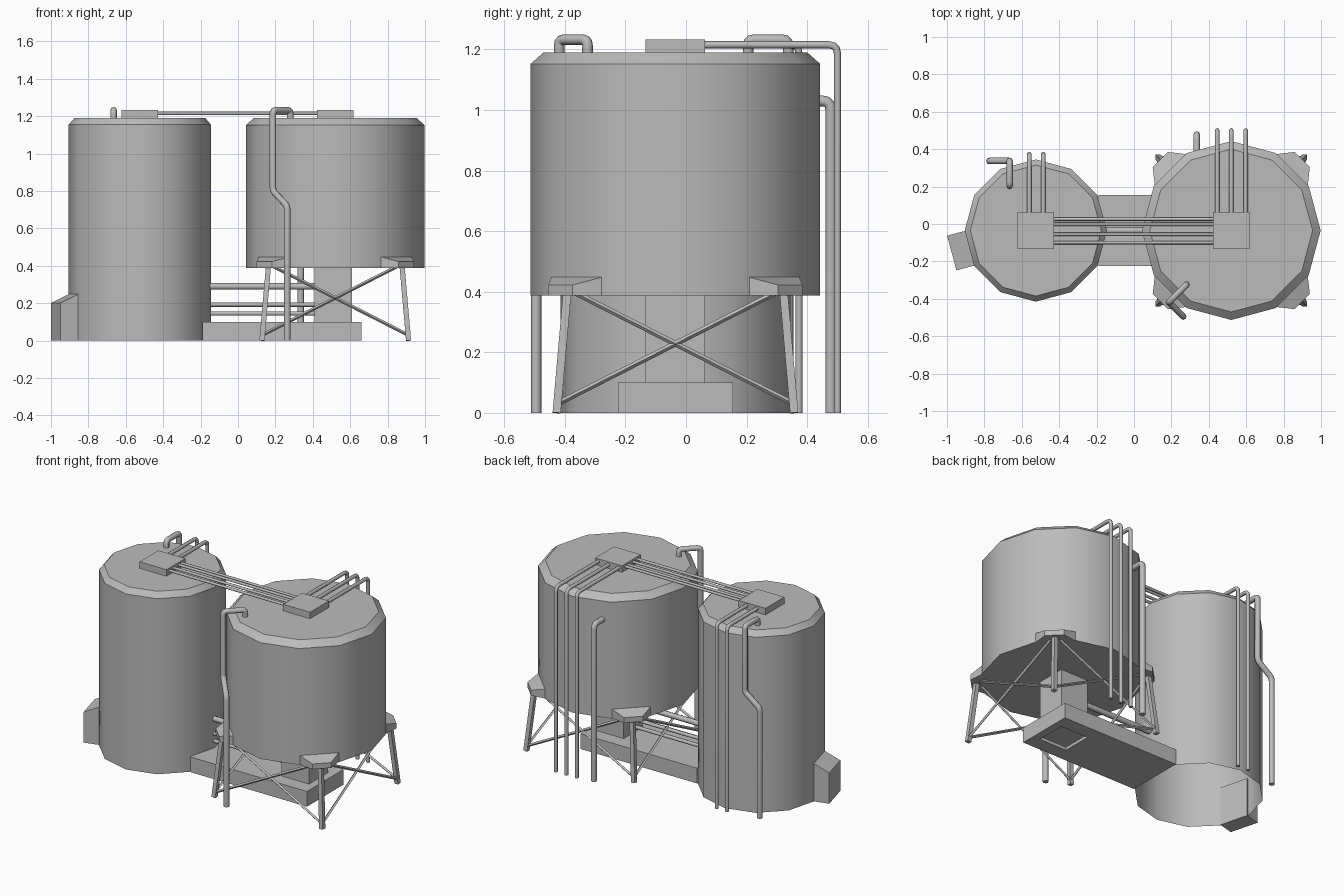
import bpy, bmesh, math
from mathutils import Vector, Matrix

if "Cube" in bpy.data.objects:
    bpy.data.objects.remove(bpy.data.objects["Cube"])

grey = bpy.data.materials.new("plain grey")
grey.use_nodes = True
grey.diffuse_color = (0.5, 0.5, 0.5, 1)
grey.node_tree.nodes["Principled BSDF"].inputs["Base Color"].default_value = grey.diffuse_color

CY = -0.035                       # shared centre line of both tanks
LEFT = Vector((-0.525, CY, 0))    # tall tank standing on the ground
RIGHT = Vector((0.52, CY, 0))     # raised tank on legs


def add(name, bm, smooth=None):
    bmesh.ops.recalc_face_normals(bm, faces=bm.faces[:])
    mesh = bpy.data.meshes.new(name)
    bm.to_mesh(mesh)
    bm.free()
    ob = bpy.data.objects.new(name, mesh)
    bpy.context.collection.objects.link(ob)
    mesh.materials.append(grey)
    if smooth:
        activate(ob)
        bpy.ops.object.shade_smooth_by_angle(angle=math.radians(smooth))
    return ob


def activate(ob):
    bpy.ops.object.select_all(action='DESELECT')
    ob.select_set(True)
    bpy.context.view_layer.objects.active = ob


def box(name, low, high):
    bm = bmesh.new()
    low, high = Vector(low), Vector(high)
    size = Matrix.Diagonal((high - low).to_4d())
    size[3][3] = 1
    bmesh.ops.create_cube(bm, size=1, matrix=Matrix.Translation((low + high) / 2) @ size)
    return add(name, bm)


def hull(name, points):
    bm = bmesh.new()
    for p in points:
        bm.verts.new(p)
    bmesh.ops.convex_hull(bm, input=bm.verts[:])
    bmesh.ops.dissolve_limit(bm, angle_limit=0.01, verts=bm.verts[:], edges=bm.edges[:])
    return add(name, bm)


def tank(name, centre, profile, open_bottom):
    # twelve-sided lathe of (radius, height) pairs
    bm = bmesh.new()
    rings = []
    for r, z in profile:
        angles = [i * math.tau / 12 for i in range(12)]
        rings.append([bm.verts.new(centre + Vector((r * math.cos(a), r * math.sin(a), z)))
                      for a in angles])
    for a, b in zip(rings, rings[1:]):
        for i in range(12):
            j = (i + 1) % 12
            bm.faces.new((a[i], a[j], b[j], b[i]))
    bm.faces.new(rings[-1])
    if not open_bottom:
        bm.faces.new(rings[0][::-1])
    return add(name, bm, 35)


def pipe(name, points, radius, bend=0.03):
    # round each corner of the path, then sweep a circle along it
    pts = [Vector(p) for p in points]
    path = [pts[0]]
    for a, b, c in zip(pts, pts[1:], pts[2:]):
        start = b + (a - b).normalized() * bend
        end = b + (c - b).normalized() * bend
        for t in (0, 0.33, 0.67, 1):
            path.append(start * (1 - t) ** 2 + b * 2 * t * (1 - t) + end * t * t)
    path.append(pts[-1])
    curve = bpy.data.curves.new(name, 'CURVE')
    curve.dimensions = '3D'
    curve.bevel_depth = radius
    curve.bevel_resolution = 2
    curve.use_fill_caps = True
    spline = curve.splines.new('POLY')
    spline.points.add(len(path) - 1)
    for sp, p in zip(spline.points, path):
        sp.co = (*p, 1)
    ob = bpy.data.objects.new(name, curve)
    bpy.context.collection.objects.link(ob)
    curve.materials.append(grey)
    activate(ob)
    bpy.ops.object.convert(target='MESH')
    bpy.ops.object.shade_smooth_by_angle(angle=math.radians(50))


def bar(name, a, b, width):
    # square bar between two points
    a, b = Vector(a), Vector(b)
    d = b - a
    bm = bmesh.new()
    bmesh.ops.create_cone(bm, cap_ends=True, segments=4, radius1=width * 0.707,
                          radius2=width * 0.707, depth=d.length,
                          matrix=Matrix.Translation((a + b) / 2)
                          @ d.to_track_quat('Z', 'Y').to_matrix().to_4x4())
    add(name, bm)


# Tanks
tank("tall_tank", LEFT, [(0.38, 0), (0.38, 1.155), (0.35, 1.19)], True)
tank("raised_tank", RIGHT, [(0.478, 0.387), (0.478, 1.152), (0.435, 1.19)], False)

# Plinth with a shallow recess under the column
plinth = box("plinth", (-0.19, CY - 0.19, 0), (0.66, CY + 0.19, 0.1))
box("column", (0.41, CY - 0.098, 0.1), (0.61, CY + 0.098, 0.39))
cutter = box("recess_cutter", (0.41, CY - 0.098, -0.05), (0.61, CY + 0.098, 0.02))
cutter.hide_render = True
cutter.hide_viewport = True
cut = plinth.modifiers.new("recess", 'BOOLEAN')
cut.operation = 'DIFFERENCE'
cut.object = cutter
activate(plinth)
bpy.ops.object.modifier_apply(modifier="recess")
bpy.data.objects.remove(cutter)

# Sloped cabinet against one facet of the tall tank
turn = Matrix.Translation(LEFT) @ Matrix.Rotation(math.radians(195), 4, 'Z')
hull("cabinet", [turn @ Vector((r, s * 0.096, z)) for s in (-1, 1)
                 for r, z in ((0.36, 0), (0.465, 0), (0.465, 0.202), (0.36, 0.252))])

# Legs, brackets and cross braces, one set per corner
for k in range(4):
    spin = Matrix.Translation(RIGHT) @ Matrix.Rotation(k * math.pi / 2, 4, 'Z')
    bar(f"leg_{k + 1}", spin @ Vector((0.392, 0.392, 0)), spin @ Vector((0.357, 0.357, 0.4)), 0.027)
    corner = spin @ Matrix.Rotation(math.pi / 4, 4, 'Z')
    hull(f"bracket_{k + 1}", [corner @ Vector((r, s * w, z)) for s in (-1, 1)
                              for r, w, z in ((0.537, 0.057, 0.387), (0.537, 0.057, 0.422),
                                              (0.42, 0.15, 0.387), (0.42, 0.15, 0.462))])
    for s in (-1, 1):
        bar(f"brace_{k + 1}_{'a' if s < 0 else 'b'}", spin @ Vector((0.39, s * 0.39, 0.03)),
            spin @ Vector((0.357, -s * 0.357, 0.41)), 0.013)

# Roof junction boxes with the pipes that join them
for name, x in (("tall", LEFT.x), ("raised", RIGHT.x)):
    box(f"{name}_roof_box", (x - 0.098, CY - 0.098, 1.19), (x + 0.098, CY + 0.098, 1.233))
for i, y in enumerate((0.026, -0.002, -0.055, -0.1)):
    pipe(f"roof_link_pipe_{i + 1}", [(LEFT.x, y, 1.215), (RIGHT.x, y, 1.215)], 0.009)

# Thin pipes running off the roofs and down the back
for name, y, xs in (("tall", 0.373, (-0.56, -0.485)), ("raised", 0.5, (0.445, 0.52, 0.597))):
    for i, x in enumerate(xs):
        pipe(f"{name}_back_pipe_{i + 1}", [(x, 0, 1.215), (x, y, 1.215), (x, y, 0)], 0.012)

# Outlet pipe high on the back of the raised tank
pipe("back_outlet_pipe", [(0.335, 0.3, 1.03), (0.335, 0.478, 1.03), (0.335, 0.478, 0)], 0.018)

# Offset vent pipes: up from the roof, over the edge, sidestep, then down
for name, start, angle in (("tall", (-0.665, 0.205, 0), 0), ("raised", (0.28, -0.325, 0), 135)):
    place = Matrix.Translation(start) @ Matrix.Rotation(math.radians(angle), 4, 'Z')
    route = [(0, 0, 1.185), (0, 0, 1.232), (0, 0.132, 1.232), (0, 0.132, 0.8),
             (-0.108, 0.132, 0.72), (-0.108, 0.132, 0)]
    pipe(f"{name}_vent_pipe", [place @ Vector(p) for p in route], 0.0175, 0.02)

# Low feed pipes from the tall tank to the column
for i, (z, r) in enumerate(((0.29, 0.018), (0.193, 0.012), (0.145, 0.012))):
    pipe(f"feed_pipe_{i + 1}", [(-0.2, CY, z), (0.43, CY, z)], r)
